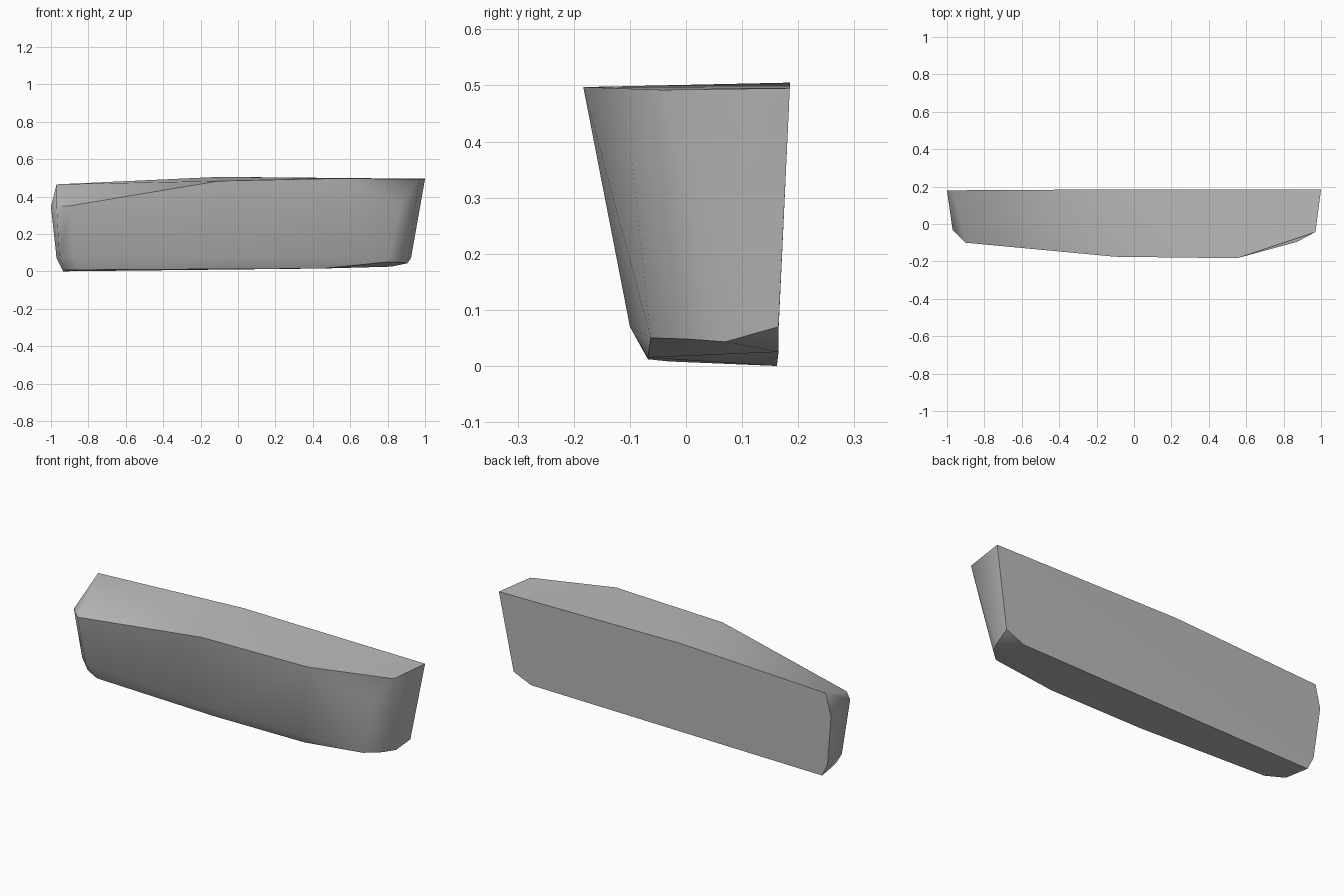
import bpy
import bmesh
from math import radians

if "Cube" in bpy.data.objects:
    bpy.data.objects.remove(bpy.data.objects["Cube"], do_unlink=True)

stone = bpy.data.materials.new("stone grey")
stone.use_nodes = True
grey = (0.5, 0.5, 0.5, 1)
stone.diffuse_color = grey
stone.node_tree.nodes["Principled BSDF"].inputs["Base Color"].default_value = grey

# Outlines of the chipped slab
top_back = [(-.97, .18, .465), (-.1, .185, .505), (1, .185, .495)]
top_front = [(-.97, -.03, .35), (-.9, -.1, .35), (-.1, -.175, .483),
             (.55, -.183, .497), (.97, -.043, .492)]
left_end = [(-1, .178, .345), (-.97, .165, .07), (-.935, .162, 0),
            (-.955, .02, .07), (-.92, .02, .008)]
right_end = [(.925, .165, .07), (.905, .07, .043), (.87, 0, .048),
             (.87, -.096, .36), (.82, .165, .025)]
lower_front = [(-.88, -.055, .08), (-.1, -.098, .07), (.45, -.1, .07), (.8, -.063, .05)]
base_front = [(-.83, -.03, .008), (-.1, -.068, .012), (.45, -.068, .015)]

# Slab: hull around the outlines
bm = bmesh.new()
for outline in (top_back, top_front, left_end, right_end, lower_front, base_front):
    for p in outline:
        bm.verts.new(p)
hull = bmesh.ops.convex_hull(bm, input=bm.verts)
spare = {g for g in hull["geom_interior"] + hull["geom_unused"]
         if isinstance(g, bmesh.types.BMVert)}
bmesh.ops.delete(bm, geom=list(spare), context="VERTS")
bmesh.ops.dissolve_limit(bm, angle_limit=radians(1.5), verts=bm.verts, edges=bm.edges)
bmesh.ops.recalc_face_normals(bm, faces=bm.faces)

mesh = bpy.data.meshes.new("stone_slab")
bm.to_mesh(mesh)
bm.free()
mesh.materials.append(stone)
slab = bpy.data.objects.new("stone_slab", mesh)
bpy.context.collection.objects.link(slab)

# Soft front and ends, crisp rims
bpy.ops.object.select_all(action="DESELECT")
slab.select_set(True)
bpy.context.view_layer.objects.active = slab
bpy.ops.object.shade_smooth_by_angle(angle=radians(50))
